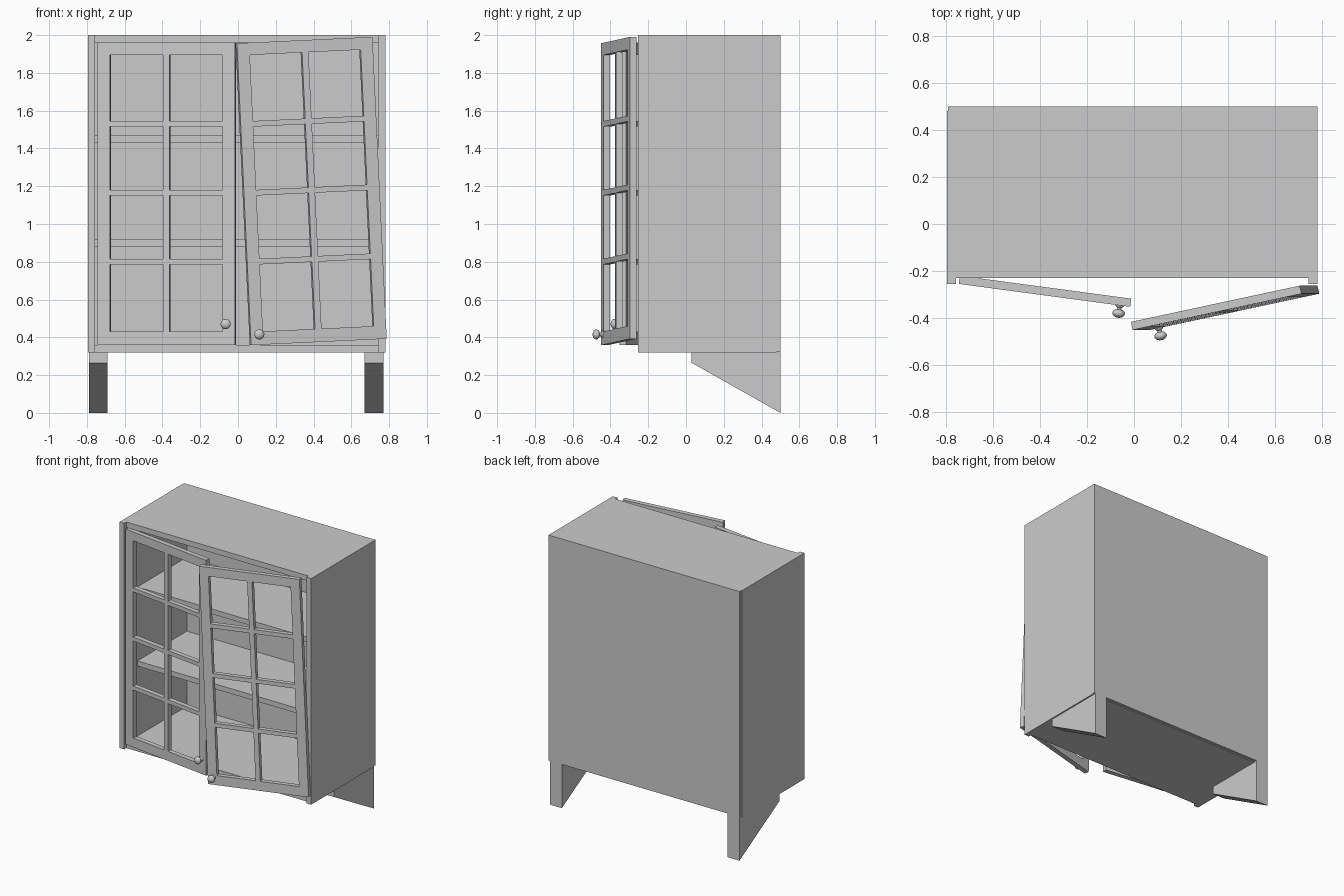
import bpy, bmesh
from math import radians, pi, sin, cos
from mathutils import Matrix

if "Cube" in bpy.data.objects:
    bpy.data.objects.remove(bpy.data.objects["Cube"])


def finish(name, bm):
    bmesh.ops.recalc_face_normals(bm, faces=bm.faces)
    me = bpy.data.meshes.new(name)
    bm.to_mesh(me)
    bm.free()
    ob = bpy.data.objects.new(name, me)
    bpy.context.collection.objects.link(ob)
    return ob


def box(name, x0, x1, y0, y1, z0, z1):
    bm = bmesh.new()
    bmesh.ops.create_cube(bm, size=1)
    for v in bm.verts:
        v.co = ((x0 + x1) / 2 + v.co.x * (x1 - x0),
                (y0 + y1) / 2 + v.co.y * (y1 - y0),
                (z0 + z1) / 2 + v.co.z * (z1 - z0))
    return finish(name, bm)


# Carcass panels
box("left_side", -0.795, -0.757, -0.255, 0.48, 0.32, 2.0)
box("right_side", 0.742, 0.78, -0.255, 0.48, 0.32, 2.0)
box("back_panel", -0.79, 0.78, 0.48, 0.5, 0.325, 2.0)
box("top_panel", -0.757, 0.742, -0.23, 0.48, 1.96, 2.0)
box("bottom_panel", -0.757, 0.742, -0.23, 0.48, 0.32, 0.36)

# Shelves
for name, z in (("lower_shelf", 0.88), ("upper_shelf", 1.43)):
    box(name, -0.757, 0.742, -0.1, 0.48, z, z + 0.038)

# Wedge-shaped back legs
for name, x in (("left_leg", -0.79), ("right_leg", 0.67)):
    bm = bmesh.new()
    prof = [(0.03, 0.32), (0.03, 0.265), (0.5, 0.0), (0.5, 0.325)]
    face = bm.faces.new([bm.verts.new((x, y, z)) for y, z in prof])
    ext = bmesh.ops.extrude_face_region(bm, geom=[face])["geom"]
    bmesh.ops.translate(bm, vec=(0.1, 0, 0),
                        verts=[g for g in ext if isinstance(g, bmesh.types.BMVert)])
    finish(name, bm)

THICK = 0.035
XS = [0, 0.067, 0.35, 0.385, 0.668, 0.735]
ZS = [0, 0.07, 0.425, 0.455, 0.79, 0.82, 1.155, 1.185, 1.535, 1.6]


def door(name, side, matrix):
    # Lattice of frame and glazing bars; odd cells are left open
    bm = bmesh.new()
    grid = [[bm.verts.new((side * x, 0, z)) for z in ZS] for x in XS]
    for i in range(len(XS) - 1):
        for j in range(len(ZS) - 1):
            if not (i % 2 and j % 2):
                bm.faces.new((grid[i][j], grid[i + 1][j],
                              grid[i + 1][j + 1], grid[i][j + 1]))
    ext = bmesh.ops.extrude_face_region(bm, geom=bm.faces[:])["geom"]
    bmesh.ops.translate(bm, vec=(0, -THICK, 0),
                        verts=[g for g in ext if isinstance(g, bmesh.types.BMVert)])
    bmesh.ops.dissolve_limit(bm, angle_limit=0.01, verts=bm.verts, edges=bm.edges)
    finish(name, bm).matrix_world = matrix


def knob(name, x, z, matrix):
    # Turned knob: flared foot, neck and flattened ball
    prof = [(0, 0), (0.018, 0), (0.017, 0.004), (0.010, 0.010), (0.010, 0.018)]
    prof += [(0.027 * sin(a), 0.034 - 0.019 * cos(a))
             for a in [pi * k / 10 for k in range(2, 10)]] + [(0, 0.053)]
    bm = bmesh.new()
    vs = [bm.verts.new((r, -d, 0)) for r, d in prof]
    edges = [bm.edges.new(p) for p in zip(vs, vs[1:])]
    bmesh.ops.spin(bm, geom=vs + edges, cent=(0, 0, 0), axis=(0, 1, 0),
                   angle=2 * pi, steps=24, use_merge=True)
    bmesh.ops.remove_doubles(bm, verts=bm.verts, dist=1e-5)
    ob = finish(name, bm)
    ob.matrix_world = matrix @ Matrix.Translation((x, -THICK, z))
    bpy.ops.object.select_all(action='DESELECT')
    ob.select_set(True)
    bpy.context.view_layer.objects.active = ob
    bpy.ops.object.shade_smooth_by_angle(angle=radians(40))


# Left door ajar; right door ajar and sagging on its hinge
left = Matrix.Translation((-0.74, -0.22, 0.36)) @ Matrix.Rotation(radians(-7.6), 4, 'Z')
right = (Matrix.Translation((0.78, -0.262, 0.392))
         @ Matrix.Rotation(radians(-2.7), 4, 'Y') @ Matrix.Rotation(radians(12.1), 4, 'Z'))
door("left_door", 1, left)
door("right_door", -1, right)
knob("left_knob", 0.69, 0.11, left)
knob("right_knob", -0.695, 0.055, right)
